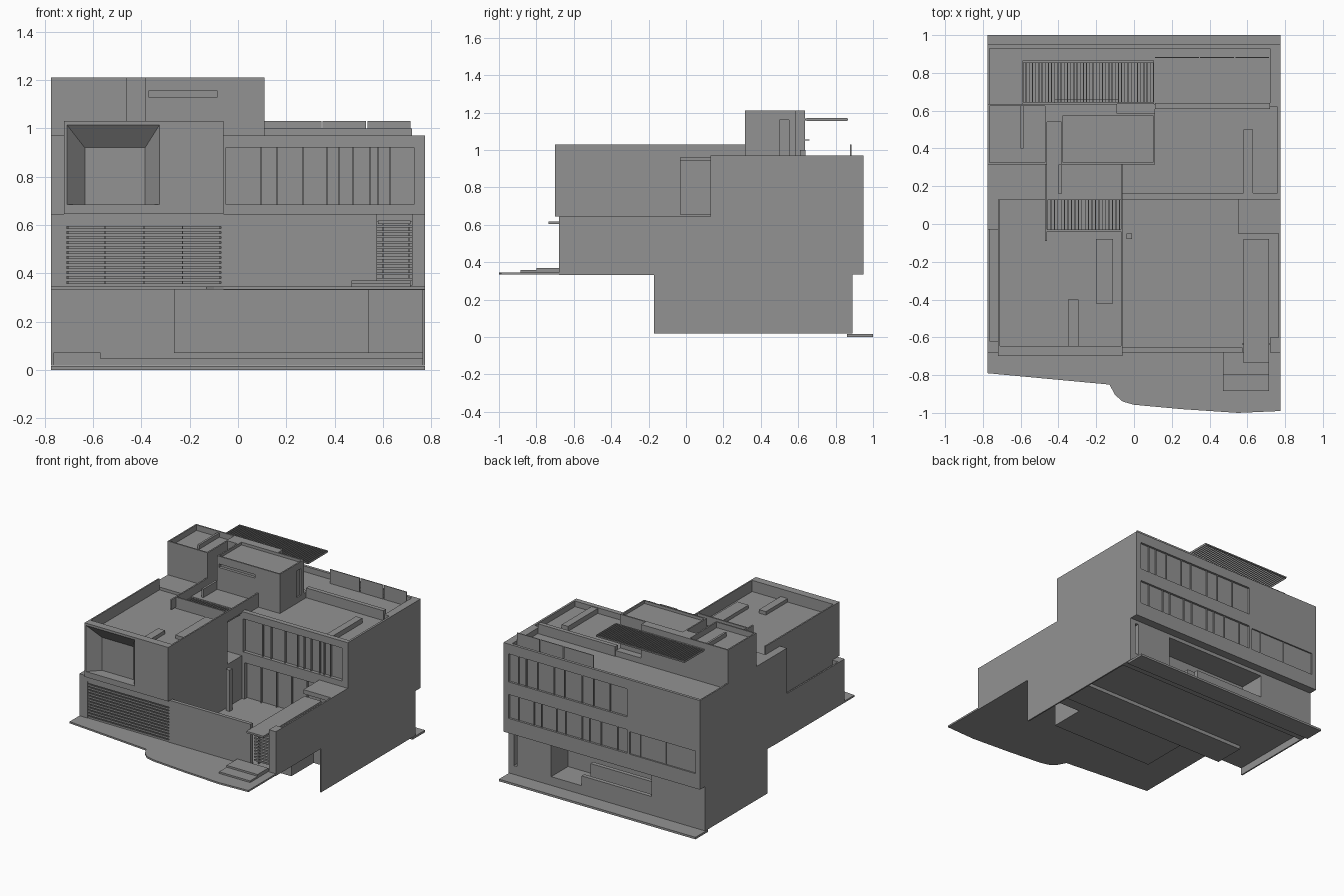
import bpy
import bmesh

start_cube = bpy.data.objects.get("Cube")
if start_cube:
    bpy.data.objects.remove(start_cube, do_unlink=True)

plaster = bpy.data.materials.new("plain grey")
plaster.use_nodes = True
plaster.diffuse_color = (.29, .29, .29, 1)
plaster.node_tree.nodes["Principled BSDF"].inputs["Base Color"].default_value = plaster.diffuse_color

# Shared planes of the building
LEFT, RIGHT = -.775, .775
FRONT, MIDDLE, BACK, LOWER_BACK = -.68, .13, .95, .89
BASE, CELLAR, GROUND, FLOOR, ROOF, BOX_TOP, TOWER_TOP = .018, .07, .345, .645, .97, 1.03, 1.21
BOX_LEFT, BOX_RIGHT, BOX_FRONT = -.72, -.06, -.7
WELL_LEFT, WELL_FRONT = -.46, -.03
TOWER_FRONT, TOWER_BACK, TOWER_RIGHT = .315, .635, .11
BOX_ROOF, THIN = .95, .01


def finish(name, bm):
    mesh = bpy.data.meshes.new(name)
    bm.to_mesh(mesh)
    bm.free()
    mesh.materials.append(plaster)
    obj = bpy.data.objects.new(name, mesh)
    bpy.context.collection.objects.link(obj)
    return obj


def add_box(bm, *spans):
    verts = bmesh.ops.create_cube(bm, size=1)["verts"]
    for vert in verts:
        for axis, span in enumerate(spans):
            vert.co[axis] = max(span) if vert.co[axis] > 0 else min(span)
    return verts


def box(name, x, y, z):
    bm = bmesh.new()
    add_box(bm, x, y, z)
    return finish(name, bm)


def cut_with(obj, cutter):
    modifier = obj.modifiers.new("opening", "BOOLEAN")
    modifier.operation = "DIFFERENCE"
    modifier.solver = "EXACT"
    modifier.object = cutter
    graph = bpy.context.evaluated_depsgraph_get()
    graph.update()
    result = bpy.data.meshes.new_from_object(obj.evaluated_get(graph))
    obj.modifiers.clear()
    obj.data = result
    bpy.data.objects.remove(cutter, do_unlink=True)


def cut(obj, x, y, z):
    cut_with(obj, box("cutter", x, y, z))


def slats(name, axis, count, x, y, z, fill=.5):
    """Evenly spaced bars along one axis of the given block."""
    bm = bmesh.new()
    low, high = (x, y, z)[axis]
    step = (high - low) / (count - 1 + fill)
    for index in range(count):
        spans = [x, y, z]
        spans[axis] = (low + index * step, low + (index + fill) * step)
        add_box(bm, *spans)
    return finish(name, bm)


def bars_at(name, positions, y, z, width=.003):
    bm = bmesh.new()
    for x in positions:
        add_box(bm, (x - width, x + width), y, z)
    return finish(name, bm)


# Curved front paving slab
outline = [(LEFT, MIDDLE), (LEFT, -.79), (-.13, -.85), (-.1, -.905), (-.06, -.94),
           (0, -.957), (.25, -.98), (.55, -1), (RIGHT, -.99), (RIGHT, FRONT),
           (.54, FRONT), (.54, MIDDLE)]
bm = bmesh.new()
paving = bm.faces.new([bm.verts.new((x, y, GROUND - .012)) for x, y in outline])
raised = bmesh.ops.extrude_face_region(bm, geom=[paving])["geom"]
for item in raised:
    if isinstance(item, bmesh.types.BMVert):
        item.co.z = GROUND
bmesh.ops.recalc_face_normals(bm, faces=bm.faces)
finish("front_paving", bm)

# Back paving and entrance steps
box("back_paving", (LEFT, RIGHT), (.86, 1), (0, .015))
box("lower_step", (.47, .715), (-.885, FRONT), (GROUND, .357))
box("upper_step", (.47, .715), (-.8, FRONT), (GROUND, .37))

# Basement with a rear porch, set back at the right behind a thin flank wall
basement = box("basement", (-.265, .54), (-.17, LOWER_BACK), (CELLAR, GROUND - .01))
wing = box("basement_wing", (LEFT, -.265), (.19, LOWER_BACK), (CELLAR, GROUND - .01))
side = box("basement_side", (.54, RIGHT), (.08, LOWER_BACK), (CELLAR, GROUND - .01))
cut(basement, (-.3, .44), (.7, BACK), (CELLAR + .01, .31))
cut(wing, (-.35, -.2), (.7, BACK), (CELLAR + .01, .31))
cut(side, (.71, .735), (.8, BACK), (CELLAR + .01, .31))
box("basement_front_footing", (-.57, RIGHT), (.19, .41), (.045, CELLAR))
box("basement_right_wall", (RIGHT - THIN, RIGHT), (-.17, LOWER_BACK), (BASE, GROUND - .01))
box("basement_left_wall", (LEFT, LEFT + THIN), (.19, LOWER_BACK), (BASE, CELLAR))
box("basement_back_footing", (LEFT, RIGHT), (.8, LOWER_BACK), (BASE, CELLAR))
box("porch_low_wall", (-.35, .2), (.86, LOWER_BACK), (BASE, .15))
box("porch_bench", (-.35, .2), (.76, .79), (CELLAR, .2))

# Main block: roof tray, upper windows and terrace doors
block = box("main_block", (LEFT, RIGHT), (MIDDLE, BACK), (GROUND - .01, ROOF))
cut(block, (TOWER_RIGHT, .76), (.165, .62), (.93, 2))
cut(block, (TOWER_RIGHT, .72), (.6, .93), (.93, 2))
cut(block, (BOX_RIGHT, .2), (.165, TOWER_FRONT), (.93, 2))
cut(block, (-.765, .2), (TOWER_BACK, .93), (.93, 2))
cut(block, (-.05, .73), (0, .155), (.685, .92))
cut(block, (-.04, .56), (0, .16), (GROUND + .005, .61))
cut(block, (-.2, .735), (.935, 2), (.7, .9))
cut(block, (-.2, .735), (.935, 2), (.44, .61))
cut(block, (-.74, -.22), (.94, 2), (.44, .6))
bars_at("front_window_bars", [.095, .16, .27, .37, .42, .475, .545, .58, .63], (.14, .16), (.685, .92))
bars_at("terrace_door_bars", [.08, .2, .32, .44], (.145, .16), (GROUND, .61))
bars_at("back_upper_bars", [-.06, .07, .16, .3, .38, .51, .6, .66], (.93, .944), (.7, .9))
bars_at("back_lower_bars", [-.12, .01, .1, .16, .29, .36, .48, .54, .66], (.93, .944), (.44, .61))
bars_at("back_door_bars", [-.5, -.3], (.935, .945), (.44, .6))

# Left ground floor with a gutter and a slatted screen
left_wing = box("left_ground_floor", (LEFT, BOX_RIGHT), (FRONT, MIDDLE), (GROUND - .01, FLOOR))
cut(left_wing, (LEFT + THIN, BOX_LEFT), (-.62, WELL_FRONT), (.61, 2))
cut(left_wing, (-.71, -.07), (-1, -.655), (GROUND, .605))
slats("screen_slats", 2, 13, (-.71, -.07), (-.677, -.669), (GROUND, .605), fill=.6)
bars_at("screen_posts", [-.705, -.55, -.39, -.23, -.075], (-.669, -.655), (GROUND, .605))

# Upper front box with light well and roof tray
upper = box("upper_box", (BOX_LEFT, BOX_RIGHT), (BOX_FRONT, MIDDLE), (FLOOR, BOX_TOP))
cut(upper, (BOX_LEFT + THIN, BOX_RIGHT - THIN), (-.645, WELL_FRONT - THIN), (BOX_ROOF, 2))
cut(upper, (BOX_LEFT + THIN, WELL_LEFT - THIN), (-.1, 1), (BOX_ROOF, 2))
cut(upper, (WELL_LEFT, 0), (WELL_FRONT, 1), (FLOOR + .01, ROOF))
cut(upper, (WELL_LEFT, BOX_RIGHT - THIN), (WELL_FRONT, 1), (.94, 2))

# Splayed picture window
bm = bmesh.new()
for vert in add_box(bm, (-.713, -.322), (BOX_FRONT - .005, -.625), (.685, 1.02)):
    if vert.co.y > BOX_FRONT:
        vert.co.x = -.635 if vert.co.x < -.5 else -.385
        vert.co.z = min(vert.co.z, .92)
cut_with(upper, finish("splay_cutter", bm))

# Walls and beams around the light well
box("left_flank_wall", (LEFT, BOX_LEFT + THIN), (WELL_FRONT, MIDDLE), (FLOOR, ROOF))
box("well_beam", (BOX_RIGHT - THIN, BOX_RIGHT), (WELL_FRONT, TOWER_FRONT), (ROOF - .01, BOX_TOP))
box("well_wall", (WELL_LEFT - THIN, WELL_LEFT), (-.09, TOWER_FRONT), (ROOF - .01, BOX_TOP))
box("well_inner_wall", (-.4, -.385), (.16, TOWER_FRONT), (ROOF - .01, BOX_TOP))
slats("well_slats", 0, 22, (WELL_LEFT, -.075), (WELL_FRONT, MIDDLE), (.94, .965), fill=.25)

# Courtyard walls, gate and canopy
box("courtyard_floor", (BOX_RIGHT, RIGHT), (FRONT, MIDDLE), (GROUND - .015, GROUND + .005))
box("courtyard_front_wall", (BOX_RIGHT, .575), (FRONT, -.655), (GROUND, FLOOR))
box("courtyard_right_wall", (RIGHT - THIN, RIGHT), (FRONT, MIDDLE), (GROUND, FLOOR))
box("gate_pier", (.72, RIGHT), (FRONT, -.6), (GROUND, FLOOR))
slats("gate_slats", 2, 11, (.575, .72), (-.64, -.63), (.37, .6))
bars_at("gate_posts", [.6, .71], (-.63, -.61), (GROUND, .605))
box("gate_canopy", (.58, .715), (-.735, -.08), (.605, .618))
box("entrance_roof", (.55, RIGHT), (-.05, MIDDLE), (.615, FLOOR))
box("courtyard_post", (-.04, -.01), (-.08, -.05), (GROUND, FLOOR))

# Roof tower with slot and sunken tops
tower = box("roof_tower", (LEFT, TOWER_RIGHT), (TOWER_FRONT, TOWER_BACK), (ROOF - .05, TOWER_TOP))
cut(tower, (WELL_LEFT, -.385), (0, .54), (ROOF, 2))
cut(tower, (LEFT + THIN, WELL_LEFT - THIN), (TOWER_FRONT + THIN, TOWER_BACK - THIN), (1.17, 2))
cut(tower, (-.375, TOWER_RIGHT - THIN), (TOWER_FRONT + THIN, .575), (1.19, 2))
cut(tower, (-.09, 1), (.585, 1), (ROOF, 2))
cut(tower, (-.37, -.085), (0, TOWER_FRONT + .02), (1.13, 1.155))
cut(tower, (.1, 1), (.5, .55), (ROOF, 1.16))
box("tower_roof_kerb", (-.6, -.585), (.4, TOWER_BACK - THIN), (1.17, 1.2))

# Rear pergola of thin blades, and small canopy
slats("pergola_blades", 0, 42, (-.59, .105), (.645, .86), (1.155, 1.17), fill=.25)
slats("pergola_rails", 1, 2, (-.59, .105), (TOWER_BACK, .865), (1.158, 1.167), fill=.04)
box("back_door_canopy", (-.42, -.08), (TOWER_BACK, .66), (1.05, 1.057))

# Roof railing, kerbs and skylights
for start, end in [(TOWER_RIGHT, .345), (.35, .53), (.537, .715)]:
    box("railing_panel", (start, end), (.878, .884), (.93, BOX_TOP))
box("roof_kerb", (TOWER_RIGHT, .72), (.61, .64), (.93, 1))
box("roof_skylight", (.58, .63), (.165, .5), (.93, .965))
box("box_skylight", (-.2, -.11), (-.42, -.08), (BOX_ROOF, .975))
box("box_roof_kerb", (-.35, -.295), (-.645, -.4), (BOX_ROOF, .975))
